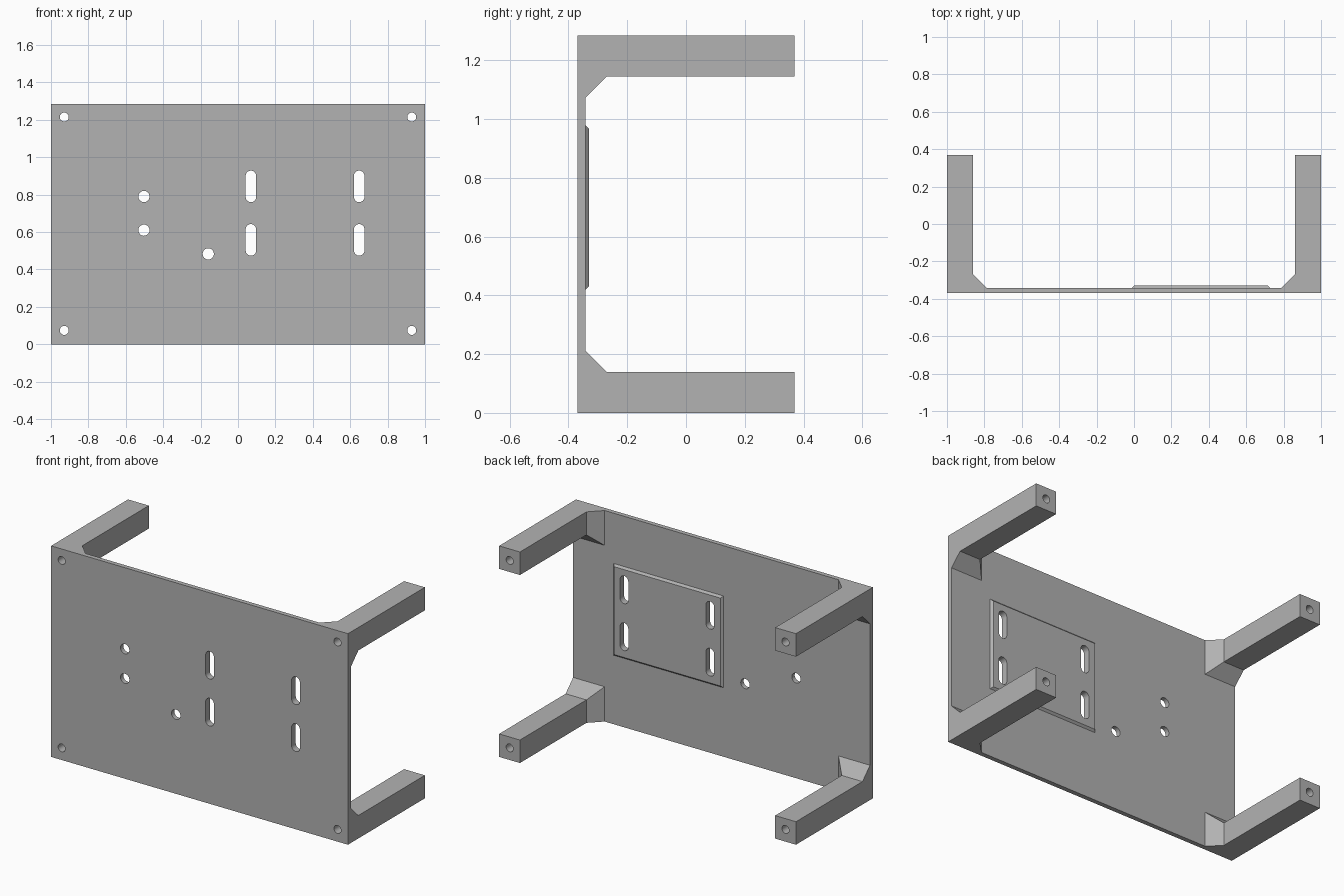
import bpy, bmesh, math
from mathutils import Vector

if "Cube" in bpy.data.objects:
    bpy.data.objects.remove(bpy.data.objects["Cube"])

HEIGHT = 1.285
FRONT, BACK, LEG_END = -0.37, -0.342, 0.37
LEG, FLARE = 0.14, 0.072          # leg thickness and flare at its root
PAD_BACK = -0.33

grey = bpy.data.materials.new("plain grey")
grey.use_nodes = True
grey.diffuse_color = (0.448, 0.448, 0.448, 1)
grey.node_tree.nodes["Principled BSDF"].inputs["Base Color"].default_value = grey.diffuse_color


def loft(name, sections):
    """Solid through matching (y, outline of x-z points) sections."""
    bm = bmesh.new()
    rings = [[bm.verts.new((x, y, z)) for x, z in outline] for y, outline in sections]
    bm.faces.new(rings[0])
    bm.faces.new(rings[-1])
    for a, b in zip(rings, rings[1:]):
        for i in range(len(a)):
            j = (i + 1) % len(a)
            bm.faces.new((a[i], a[j], b[j], b[i]))
    bmesh.ops.recalc_face_normals(bm, faces=bm.faces)
    mesh = bpy.data.meshes.new(name)
    bm.to_mesh(mesh)
    bm.free()
    mesh.materials.append(grey)
    ob = bpy.data.objects.new(name, mesh)
    bpy.context.collection.objects.link(ob)
    return ob


def rect(x0, x1, z0, z1):
    return [(x0, z0), (x1, z0), (x1, z1), (x0, z1)]


def capsule(x, z, radius, straight=0, steps=12):
    """Round hole, or an upright slot when straight > 0."""
    points = []
    for end in (0, 1):
        for i in range(steps + (1 if straight else 0)):
            a = math.pi * (end + i / steps)
            points.append((x + radius * math.cos(a),
                           z + radius * math.sin(a) + straight * (0.5 - end)))
    return points


def cut(ob, holes):
    """Drill the outlines right through the object."""
    for outline in holes:
        drill = loft("drill", [(-0.5, outline), (0.5, outline)])
        drill.hide_render = True
        mod = ob.modifiers.new("hole", "BOOLEAN")
        mod.operation, mod.solver, mod.object = "DIFFERENCE", "EXACT", drill
        bpy.context.view_layer.objects.active = ob
        bpy.ops.object.modifier_apply(modifier=mod.name)
        bpy.data.objects.remove(drill)
    bpy.ops.object.select_all(action="DESELECT")
    ob.select_set(True)
    bpy.context.view_layer.objects.active = ob
    bpy.ops.object.shade_smooth_by_angle(angle=math.radians(30))


# Hole layout
slots = [capsule(x, z, 0.028, 0.113) for x in (0.069, 0.648) for z in (0.558, 0.844)]
round_holes = [capsule(x, z, 0.03) for x, z in ((-0.503, 0.79), (-0.503, 0.61), (-0.159, 0.483))]
screw_holes = {(sx, top): capsule(sx * 0.929, HEIGHT - 0.07 if top else 0.074, 0.024)
               for sx in (-1, 1) for top in (False, True)}

# Plate
plate_outline = rect(-1, 1, 0, HEIGHT)
plate = loft("mounting_plate", [(FRONT, plate_outline), (BACK, plate_outline)])
cut(plate, slots + round_holes + list(screw_holes.values()))

# Raised pad with chamfered rim behind the slots
pad = loft("slotted_pad", [(BACK, rect(-0.013, 0.727, 0.42, 0.979)),
                           (PAD_BACK, rect(-0.001, 0.715, 0.432, 0.967))])
cut(pad, slots)

# Corner legs with flared roots
for (sx, top), hole in screw_holes.items():
    def corner(size):
        z = (HEIGHT - size, HEIGHT) if top else (0, size)
        return rect(sx, sx * (1 - size), *z)
    name = ("upper" if top else "lower") + ("_left_leg" if sx > 0 else "_right_leg")
    leg = loft(name, [(BACK, corner(LEG + FLARE)),
                      (BACK + FLARE, corner(LEG)),
                      (LEG_END, corner(LEG))])
    cut(leg, [hole])
